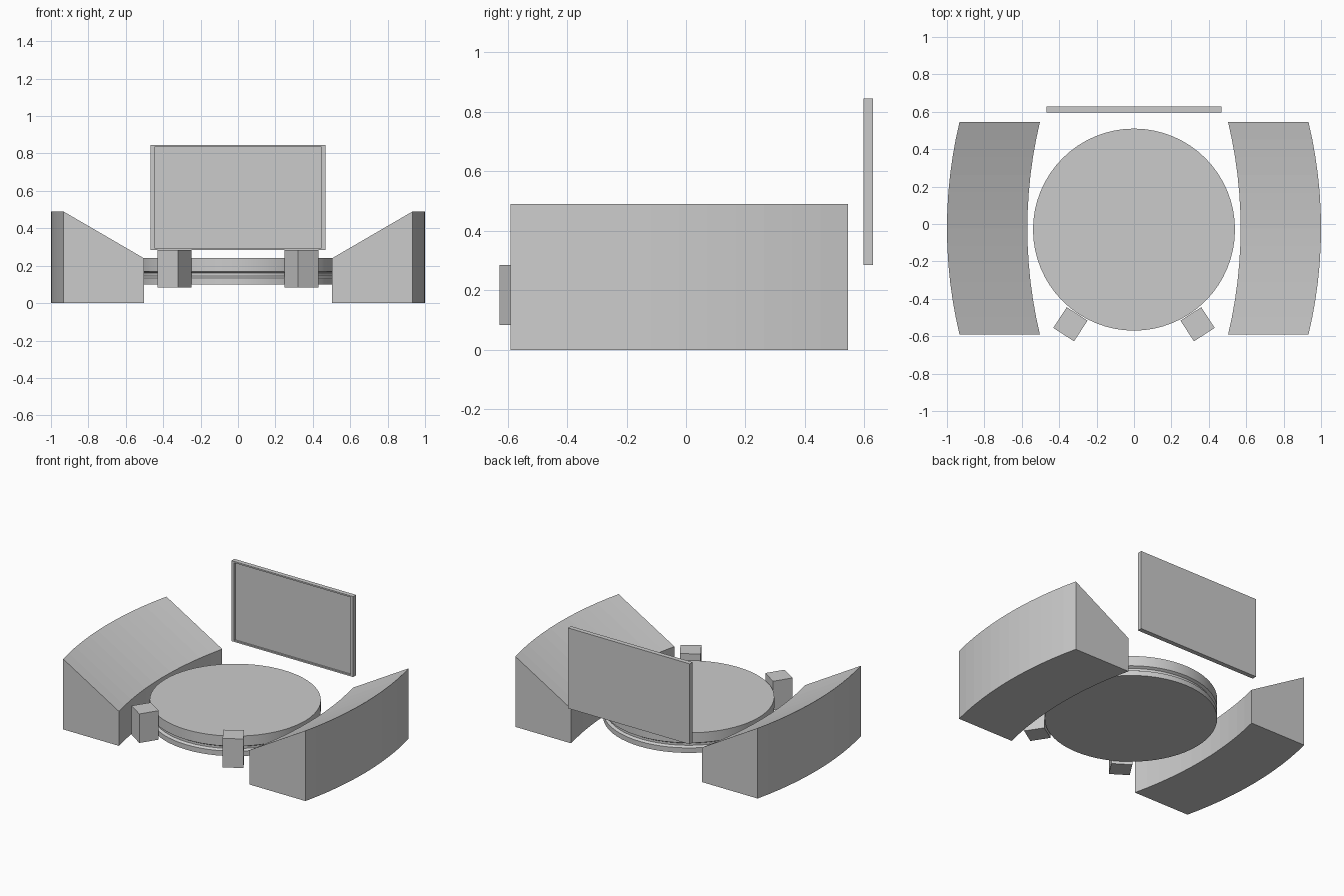
import bpy, bmesh, math

if "Cube" in bpy.data.objects:
    bpy.data.objects.remove(bpy.data.objects["Cube"])


def make_object(name, bm):
    bmesh.ops.recalc_face_normals(bm, faces=bm.faces)
    me = bpy.data.meshes.new(name)
    bm.to_mesh(me)
    bm.free()
    ob = bpy.data.objects.new(name, me)
    bpy.context.collection.objects.link(ob)
    return ob


def box(name, size, loc, angle=0.0):
    bm = bmesh.new()
    bmesh.ops.create_cube(bm, size=1)
    bmesh.ops.scale(bm, vec=size, verts=bm.verts)
    ob = make_object(name, bm)
    ob.location = loc
    ob.rotation_euler.z = angle
    return ob


def stand(name, side):
    # Sloped cross-section swept along an outward bowed arc
    profile = [(0.503, 0), (0.933, 0), (0.933, 0.49), (0.503, 0.24)]
    y_mid, half, bow, n = -0.023, 0.568, 0.067, 12
    radius = (half ** 2 + bow ** 2) / (2 * bow)
    sweep = math.asin(half / radius)
    bm = bmesh.new()
    rings = []
    for i in range(n + 1):
        a = sweep * (2 * i / n - 1)
        dx = bow - radius * (1 - math.cos(a))
        y = y_mid + radius * math.sin(a)
        rings.append([bm.verts.new((side * (x + dx), y, z)) for x, z in profile])
    for a, b in zip(rings, rings[1:]):
        for k in range(4):
            m = (k + 1) % 4
            bm.faces.new((a[k], a[m], b[m], b[k]))
    bm.faces.new(rings[0])
    bm.faces.new(rings[-1])
    return make_object(name, bm)


def disc(name, profile, y, n=64):
    bm = bmesh.new()
    rings = [[bm.verts.new((r * math.cos(2 * math.pi * i / n),
                            y + r * math.sin(2 * math.pi * i / n), z))
              for i in range(n)] for r, z in profile]
    for a, b in zip(rings, rings[1:]):
        for i in range(n):
            j = (i + 1) % n
            bm.faces.new((a[i], a[j], b[j], b[i]))
    bm.faces.new(rings[0])
    bm.faces.new(rings[-1])
    return make_object(name, bm)


# Side stands and angled front posts
for side, label in ((-1, "left"), (1, "right")):
    stand(label + "_stand", side)
    box(label + "_post", (0.132, 0.132, 0.202), (side * 0.34, -0.536, 0.184),
        side * math.radians(33))

# Round floor: top plate over a shallow groove and a lower lip
floor = disc("round_floor", [(0.54, 0.10), (0.54, 0.135), (0.523, 0.145),
                             (0.523, 0.16), (0.54, 0.17), (0.54, 0.24)], -0.03)
bpy.context.view_layer.objects.active = floor
floor.select_set(True)
bpy.ops.object.shade_smooth_by_angle(angle=math.radians(40))

# Back screen with a recessed front panel
screen = box("screen", (0.938, 0.032, 0.56), (0, 0.613, 0.565))
bm = bmesh.new()
bm.from_mesh(screen.data)
front = min(bm.faces, key=lambda f: f.calc_center_median().y)
panel = bmesh.ops.extrude_discrete_faces(bm, faces=[front])["faces"][0]
bmesh.ops.scale(bm, vec=(0.954, 1, 0.964), verts=panel.verts)
panel = bmesh.ops.extrude_discrete_faces(bm, faces=[panel])["faces"][0]
bmesh.ops.translate(bm, vec=(0, 0.012, 0), verts=panel.verts)
bm.to_mesh(screen.data)
bm.free()
